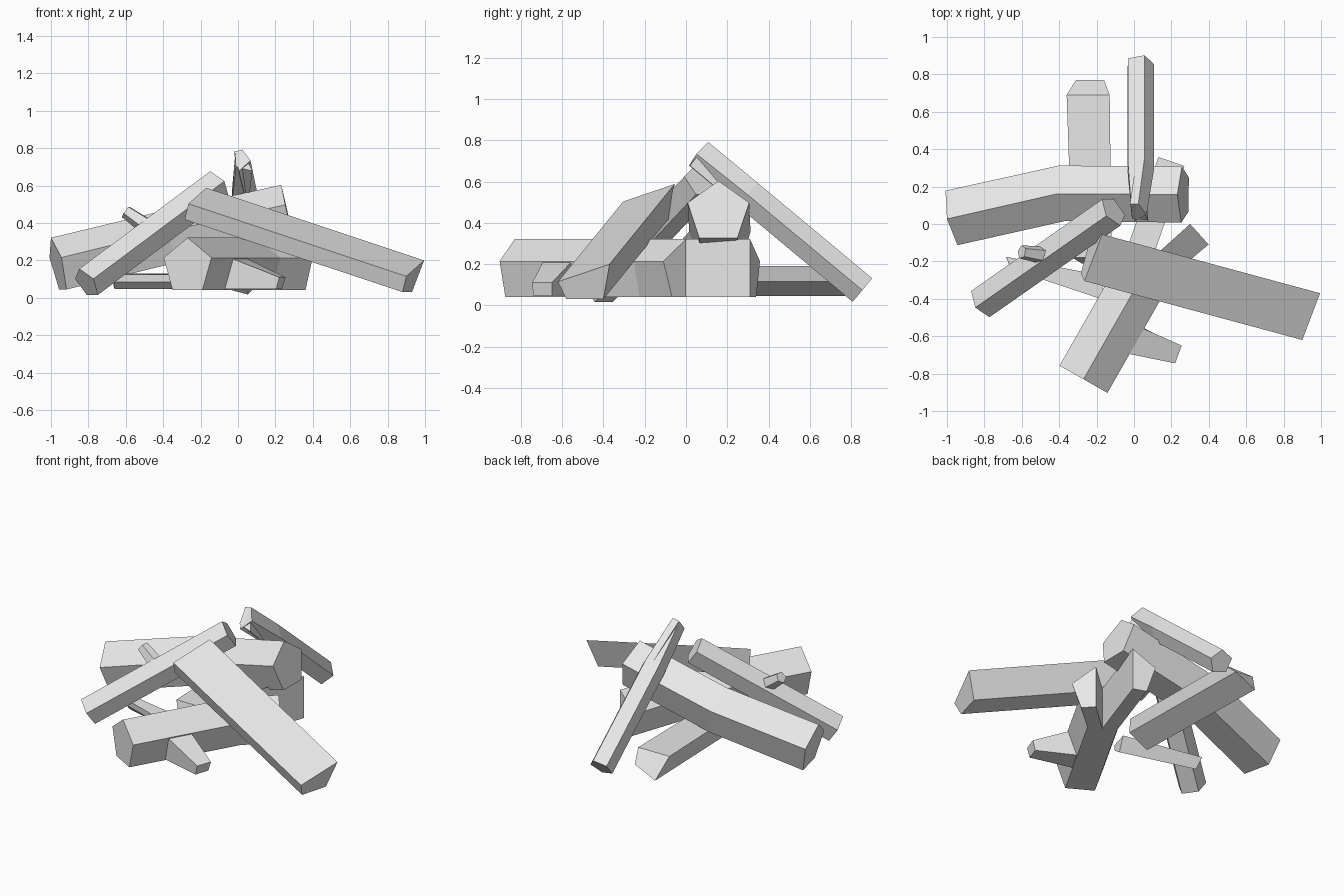
import bpy, bmesh
from math import sin, cos, radians
from mathutils import Vector

if "Cube" in bpy.data.objects:
    bpy.data.objects.remove(bpy.data.objects["Cube"])

GREY = (0.8, 0.8, 0.8, 1)
wood = bpy.data.materials.new("plain_grey_wood")
wood.use_nodes = True
wood.diffuse_color = GREY
wood.node_tree.nodes["Principled BSDF"].inputs["Base Color"].default_value = GREY


def loft(name, rings):
    """Closed flat-sided solid through rings with equal point counts."""
    bm = bmesh.new()
    loops = [[bm.verts.new(p) for p in ring] for ring in rings]
    n = len(loops[0])
    for a, b in zip(loops, loops[1:]):
        for i in range(n):
            j = (i + 1) % n
            bm.faces.new((a[i], a[j], b[j], b[i]))
    bm.faces.new(loops[0])
    bm.faces.new(loops[-1])
    bmesh.ops.recalc_face_normals(bm, faces=bm.faces)
    mesh = bpy.data.meshes.new(name)
    bm.to_mesh(mesh)
    bm.free()
    mesh.materials.append(wood)
    obj = bpy.data.objects.new(name, mesh)
    bpy.context.collection.objects.link(obj)
    return obj


def section(centre, direction, r, roll=0, half=0):
    """Pentagon ring, or the half of it on one side (half = 1 or -1)."""
    t = Vector(direction).normalized()
    side = t.cross(Vector((0, 0, 1))).normalized()
    up = side.cross(t)

    def at(angle, radius):
        a = radians(angle + roll)
        return Vector(centre) + (up * cos(a) + side * sin(a)) * radius

    if half:
        return [at(72 * half * i, r) for i in range(3)] + [at(180, r * cos(radians(36)))]
    return [at(72 * i, r) for i in range(5)]


def log(name, path, r, roll=0):
    pts = [Vector(p) for p in path]
    rings = []
    for i, p in enumerate(pts):
        d = pts[min(i + 1, len(pts) - 1)] - pts[max(i - 1, 0)]
        rings.append(section(p, d, r, roll))
    return loft(name, rings)


def forked_log(name, start, split, tips, r, roll=0):
    """Trunk whose end is split into two half-section prongs."""
    start, split = Vector(start), Vector(split)
    log(name + "_trunk", (start, split), r, roll)
    for half, label in ((1, "right"), (-1, "left")):
        tip = Vector(tips[half])
        loft(f"{name}_{label}_prong",
             [section(split, split - start, r, roll, half),
              section(tip, tip - split, r, roll, half)])


# Forked log on the ground, with a tapering side stub
forked_log("ground_log", (-0.27, -0.83, 0.166), (0.10, -0.18, 0.166),
           {1: (0.30, 0.0, 0.166), -1: (0.27, 0.31, 0.166)}, 0.155)
loft("ground_log_stub", [
    [(-0.05, -0.69, 0.217), (0.03, -0.55, 0.217), (-0.02, -0.52, 0.047), (-0.10, -0.66, 0.047)],
    [(0.22, -0.745, 0.11), (0.255, -0.65, 0.11), (0.235, -0.65, 0.047), (0.205, -0.74, 0.047)]])

# Bent log lying across the back
log("bent_log", [(-0.965, 0.035, 0.168), (-0.375, 0.165, 0.31), (0.265, 0.157, 0.45)], 0.157)

# Slim forked log leaning from behind
forked_log("leaning_forked_log", (0.03, 0.855, 0.075), (0.03, 0.30, 0.537),
           {1: (-0.01, 0.065, 0.735), -1: (0.05, 0.065, 0.735)}, 0.078, -163)

# Slim log leaning from the front, with a short stub
log("slim_log", [(-0.81, -0.42, 0.078), (-0.11, 0.07, 0.6)], 0.09)
stub_dir = Vector((-0.13, 0.02, 0.095))
loft("slim_log_stub", [section((-0.47, -0.17, 0.37), stub_dir, 0.05, 36),
                       section((-0.60, -0.15, 0.462), stub_dir, 0.037, 36)])

# Large split log leaning to the side, cut face up
end = [Vector(p) for p in ((0.995, -0.37, 0.2), (0.9, -0.62, 0.115),
                           (0.88, -0.58, 0.03), (0.93, -0.4, 0.03))]
run = Vector((-1.165, 0.315, 0.388))
loft("large_split_log", [end, [p + run for p in end]])

# Split log lying front to back, cut face up, slanted ends
loft("long_split_log", [
    [(-0.36, 0.69, 0.19), (-0.13, 0.69, 0.19), (-0.16, 0.77, 0.115), (-0.31, 0.77, 0.045)],
    [(-0.33, -0.18, 0.19), (-0.12, -0.18, 0.19), (-0.14, -0.21, 0.115), (-0.28, -0.21, 0.045)]])

# Thin split log on the ground
loft("thin_split_log", [
    [(-0.685, -0.175, 0.13), (-0.655, -0.24, 0.125), (-0.66, -0.235, 0.085), (-0.66, -0.2, 0.047)],
    [(-0.15, -0.28, 0.13), (-0.18, -0.40, 0.125), (-0.18, -0.395, 0.085), (-0.17, -0.34, 0.047)]])
